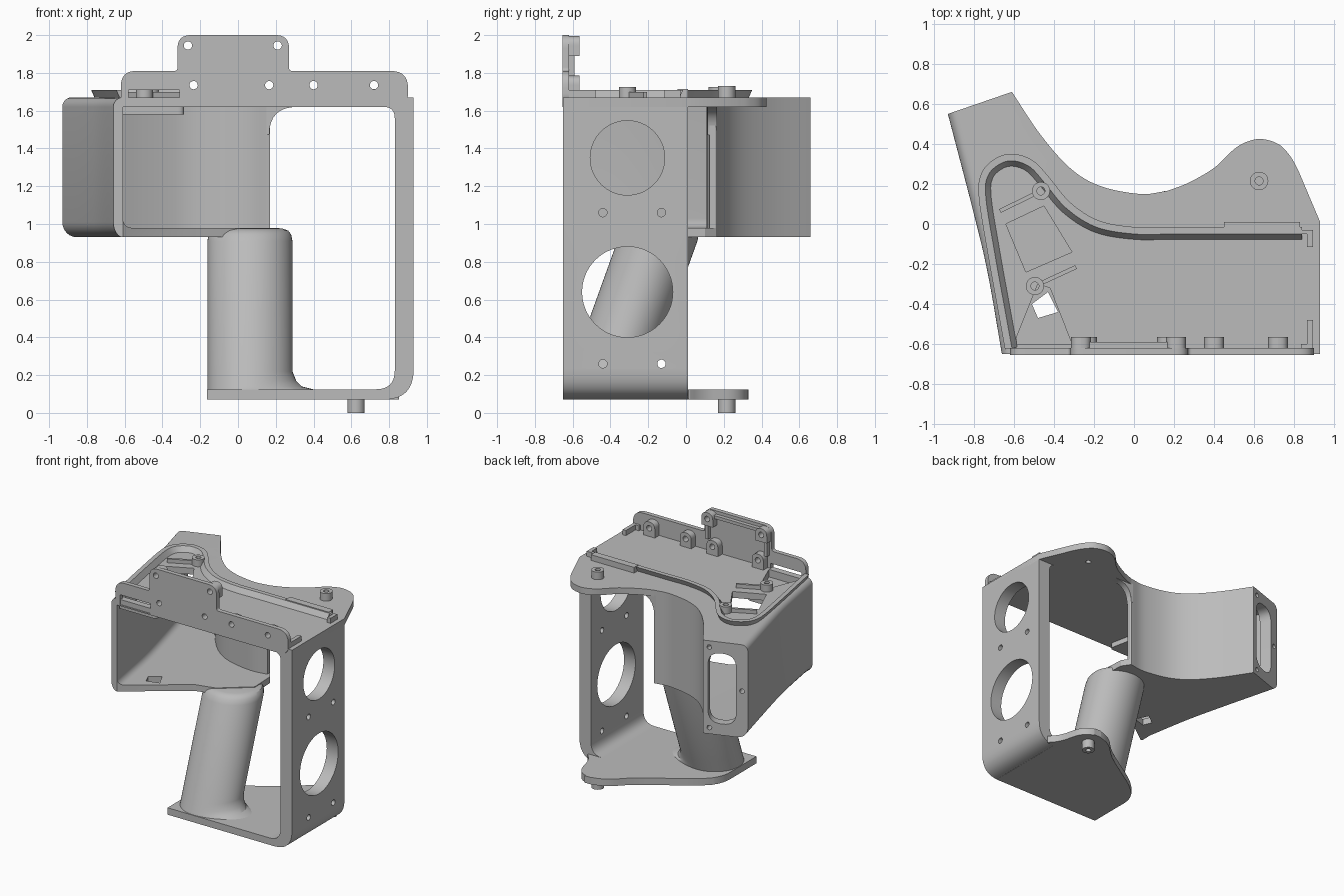
import bpy, bmesh, math
from mathutils import Vector

if "Cube" in bpy.data.objects:
    bpy.data.objects.remove(bpy.data.objects["Cube"])

grey = bpy.data.materials.new("plain_grey")
grey.use_nodes = True
grey.diffuse_color = (0.5, 0.5, 0.5, 1)
grey.node_tree.nodes["Principled BSDF"].inputs["Base Color"].default_value = (0.5, 0.5, 0.5, 1)


def finish(name, bm):
    bmesh.ops.recalc_face_normals(bm, faces=bm.faces)
    mesh = bpy.data.meshes.new(name)
    bm.to_mesh(mesh)
    bm.free()
    mesh.materials.append(grey)
    obj = bpy.data.objects.new(name, mesh)
    bpy.context.collection.objects.link(obj)
    return obj


def loft(name, rings, closed=True):
    """Skin equal-length rings and cap both ends."""
    bm = bmesh.new()
    vs = [[bm.verts.new(p) for p in ring] for ring in rings]
    n = len(vs[0])
    for a, b in zip(vs, vs[1:]):
        for i in range(n):
            j = (i + 1) % n
            bm.faces.new((a[i], a[j], b[j], b[i]))
    bm.faces.new(vs[0])
    bm.faces.new(vs[-1])
    return finish(name, bm)


def prism(name, pts, lo, hi, axis="z"):
    place = {"x": lambda a, b, h: (h, a, b), "y": lambda a, b, h: (a, h, b),
             "z": lambda a, b, h: (a, b, h)}[axis]
    return loft(name, [[place(p[0], p[1], h) for p in pts] for h in (lo, hi)])


def box(name, x0, x1, y0, y1, z0, z1):
    return prism(name, [(x0, y0), (x1, y0), (x1, y1), (x0, y1)], z0, z1)


def disc(a, b, r, n=40):
    return [(a + r * math.cos(2 * math.pi * i / n), b + r * math.sin(2 * math.pi * i / n)) for i in range(n)]


def rounded(pts, steps=8):
    """Polygon whose corners (x, y, radius) are rounded."""
    out = []
    for i, p in enumerate(pts):
        c = Vector(p[:2])
        if len(p) < 3:
            out.append(tuple(c))
            continue
        a = c + (Vector(pts[i - 1][:2]) - c).normalized() * p[2]
        b = c + (Vector(pts[(i + 1) % len(pts)][:2]) - c).normalized() * p[2]
        for k in range(steps + 1):
            t = k / steps
            out.append(tuple(a * (1 - t) ** 2 + c * 2 * t * (1 - t) + b * t * t))
    return out


def smooth(pts, steps=6):
    """Smooth path through the points."""
    v = [Vector(p) for p in pts]
    v = [2 * v[0] - v[1]] + v + [2 * v[-1] - v[-2]]
    out = []
    for a, b, c, d in zip(v, v[1:], v[2:], v[3:]):
        for k in range(steps):
            t = k / steps
            out.append(0.5 * (2 * b + (c - a) * t + (2 * a - 5 * b + 4 * c - d) * t ** 2
                              + (3 * b - a - 3 * c + d) * t ** 3))
    return out + [v[-2]]


def offset(path, dist):
    out = []
    for i, p in enumerate(path):
        d = (path[min(i + 1, len(path) - 1)] - path[max(i - 1, 0)]).normalized()
        out.append(p + Vector((-d.y, d.x)) * dist)
    return out


def round_edges(obj, path, z, width):
    """Bevel the edges that run along a path at one height."""
    bm = bmesh.new()
    bm.from_mesh(obj.data)
    near = lambda v: abs(v.co.z - z) < 1e-4 and any((v.co.xy - p).length < 1e-4 for p in path)
    edges = [e for e in bm.edges if all(near(v) for v in e.verts)]
    bmesh.ops.bevel(bm, geom=edges, offset=width, segments=6, profile=0.5, affect="EDGES")
    bm.to_mesh(obj.data)
    bm.free()


def cut(objs, cutter):
    for obj in objs:
        mod = obj.modifiers.new("cut", "BOOLEAN")
        mod.operation, mod.solver, mod.object = "DIFFERENCE", "EXACT", cutter
        bpy.context.view_layer.objects.active = obj
        bpy.ops.object.modifier_apply(modifier=mod.name)
    bpy.data.objects.remove(cutter)


# Shared outlines
left = smooth([(-0.66, -0.65), (-0.73, -0.25), (-0.80, 0.05), (-0.93, 0.55)])
scoop_l = smooth([(-0.61, 0.66), (-0.47, 0.45), (-0.32, 0.28), (-0.17, 0.19), (0.03, 0.15), (0.165, 0.165)])
scoop_r = smooth([(0.165, 0.165), (0.27, 0.205), (0.4, 0.28), (0.49, 0.365), (0.55, 0.405), (0.63, 0.425),
                  (0.72, 0.4), (0.78, 0.34), (0.82, 0.27)])

# Hollow left housing, open at the front
floor_front = [Vector(p) for p in ((0.21, 0.1), (0.22, -0.1), (0.0, -0.28), (-0.16, -0.32), (-0.61, -0.65))]
housing = prism("left_housing", left + scoop_l + floor_front, 0.93, 1.67)
round_edges(housing, left, 0.93, 0.08)
round_edges(housing, left, 1.67, 0.05)
end_mid, end_out = Vector((-0.77, 0.605)), Vector((-0.325, 0.946))
inside = lambda pts: [p for p in pts if (p - end_mid).dot(end_out) < -0.05]
inner_left = inside([Vector((-0.63, -1))] + [p + Vector((0.05, 0)) for p in left])
room = prism("room", inner_left + inside(offset(scoop_l, -0.04))
             + [Vector(p) for p in ((0.17, 0.5), (0.6, 0.5), (0.6, -1))], 0.98, 1.62)
round_edges(room, inner_left, 0.98, 0.05)
cut([housing], room)

# Slot and screw holes in the housing's rear end
slot = rounded([(-0.08, 1.02, 0.1), (0.13, 1.02, 0.1), (0.13, 1.58, 0.1), (-0.08, 1.58, 0.1)])
for shape in (slot, disc(0.12, 1.62, 0.018, 16), disc(-0.125, 1.3, 0.018, 16), disc(0.12, 0.98, 0.018, 16)):
    tool = prism("tool", shape, -0.1, 0.1, "y")
    tool.location = (end_mid.x, end_mid.y, 0)
    tool.rotation_euler.z = math.atan2(0.11, 0.32)
    cut([housing], tool)

# Top plate and the pad beneath its front left corner
plate = prism("top_plate", [(-0.58, -0.65), (-0.82, 0.5)] + scoop_l + scoop_r[1:]
              + [(0.93, 0.01), (0.93, -0.65)], 1.62, 1.67)
pad = prism("under_pad", rounded([(-0.61, -0.62), (-0.28, -0.62, 0.04), (-0.36, -0.24, 0.05), (-0.56, -0.24, 0.05)]),
            1.58, 1.63)
tops = [plate, housing, pad]
cut(tops, prism("tool", [(-0.64, 0), (-0.45, 0.09), (-0.31, -0.14), (-0.54, -0.24)], 1.5, 1.8))
cut(tops, prism("tool", [(-0.6, -0.6), (-0.48, -0.3), (-0.42, -0.32), (-0.31, -0.6)], 1.61, 1.8))
cut(tops, prism("tool", [(-0.51, -0.4), (-0.43, -0.34), (-0.38, -0.44), (-0.48, -0.47)], 0.8, 1.8))

# Fillet joining the scoop wall to the plate
prism("wall_fillet", [(0.15, 1.63), (0.15, 1.47)]
      + rounded([(0.165, 1.47), (0.165, 1.62, 0.149), (0.32, 1.62)])[:-1] + [(0.32, 1.63)], 0.115, 0.165, "y")

# Side wall with large openings and screw holes
wall = prism("side_wall", rounded([(0.6, 0.07), (0.93, 0.07, 0.16), (0.93, 1.67), (0.7, 1.67), (0.7, 1.62),
                                   (0.83, 1.62, 0.06), (0.83, 0.125, 0.1), (0.6, 0.125)]), -0.65, 0.01, "y")
holes = [(-0.31, 1.35, 0.197), (-0.31, 0.64, 0.24)]
holes += [(y, z, 0.022) for y in (-0.44, -0.13) for z in (1.06, 0.26)]
for y, z, r in holes:
    cut([wall], prism("tool", disc(y, z, r, 64), 0.7, 1.1, "x"))

# Base plate with rounded lug
prism("base_plate", rounded([(-0.165, -0.65), (0.79, -0.65), (0.79, 0.01), (0.86, 0.01, 0.02), (0.79, 0.09, 0.06),
                             (0.73, 0.33, 0.13), (0.52, 0.33, 0.14), (0.36, 0.16, 0.1), (-0.05, -0.1, 0.1),
                             (-0.165, -0.22, 0.1)]), 0.07, 0.125)

# Slanted grip, flared into the base on one side
rings = []
for z, s, flare in ((0.075, 1, 0.13), (0.125, 1, 0.11), (0.14, 1, 0.05), (0.17, 1, 0.02), (0.22, 1, 0),
                    (0.91, 1, 0), (0.945, 0.97, 0), (0.965, 0.9, 0), (0.975, 0.78, 0)):
    cy = -0.155 + 0.36 * (z - 0.9)
    rings.append([(0.063 + c * (0.225 * s + flare * max(c, 0)), max(cy + 0.212 * s * d, -0.65), z)
                  for c, d in disc(0, 0, 1, 56)])
loft("grip", rings)

# Locating pegs above and below the lugs
for name, z0, z1 in (("top_peg", 1.66, 1.73), ("bottom_peg", 0, 0.08)):
    peg = prism(name, disc(0.625, 0.215, 0.046), z0, z1)
    cut([peg, plate], prism("tool", disc(0.625, 0.215, 0.02, 20), z0 - 0.1 if z0 else -0.01, z1 + 0.01 if z0 else 0.06))

# Upright front plate with a stepped outline and a window
front = prism("front_plate", rounded([(-0.62, 1.62), (-0.62, 1.81, 0.08), (-0.32, 1.81, 0.02), (-0.32, 2.0, 0.07),
                                      (0.27, 2.0, 0.07), (0.27, 1.81, 0.02), (0.9, 1.81, 0.09), (0.9, 1.66, 0.03),
                                      (0.86, 1.62)]), -0.655, -0.62, "y")
cut([front], box("tool", -0.58, -0.31, -0.8, -0.5, 1.63, 1.71))

# Bosses behind the front plate, drilled through
for x, z, base in ((-0.265, 1.945, 1.89), (0.21, 1.945, 1.89), (-0.235, 1.735, 1.66),
                   (0.165, 1.735, 1.66), (0.4, 1.735, 1.66), (0.72, 1.735, 1.66)):
    boss = prism("screw_boss", rounded([(x - 0.05, base), (x + 0.05, base), (x + 0.05, z + 0.05, 0.05),
                                        (x - 0.05, z + 0.05, 0.05)]), -0.63, -0.565, "y")
    cut([boss, front], prism("tool", disc(x, z, 0.022, 20), -0.8, -0.5, "y"))

# Ribs framing the tall tab
box("tab_rib_top", -0.24, 0.18, -0.63, -0.59, 1.95, 1.975)
for x in (-0.3, 0.22):
    box("tab_rib_side", x, x + 0.025, -0.63, -0.59, 1.77, 1.9)

# Leaning seal rail around the top
rail = smooth([(-0.61, -0.62), (-0.65, -0.4), (-0.695, -0.15), (-0.74, 0.13), (-0.73, 0.24), (-0.67, 0.3),
               (-0.6, 0.315), (-0.52, 0.285), (-0.45, 0.21), (-0.34, 0.08), (-0.19, -0.015), (0, -0.05),
               (0.2, -0.05), (0.5, -0.05), (0.84, -0.05)])
sides = [(offset(rail, d), z) for d, z in ((-0.03, 1.665), (0, 1.71), (0.035, 1.71), (0.015, 1.665))]
loft("seal_rail", [[(path[i].x, path[i].y, z) for path, z in sides] for i in range(len(rail))])
box("rail_block", 0.45, 0.83, -0.045, 0.01, 1.66, 1.715)

# Hooked stops along the right edge
for y0, y1, yb in ((-0.115, -0.03, -0.05), (-0.62, -0.48, -0.62)):
    box("end_stop", 0.865, 0.895, y0, y1, 1.66, 1.71)
    box("end_stop_foot", 0.835, 0.895, yb, yb + 0.02, 1.66, 1.71)

# Pivot posts with thin arms
for x, y, tx, ty in ((-0.465, 0.165, -0.67, 0.065), (-0.495, -0.31, -0.29, -0.215)):
    post = prism("pivot_post", disc(x, y, 0.045), 1.6, 1.725)
    cut([post], prism("tool", disc(x, y, 0.02, 20), 1.65, 1.8))
    d = (Vector((tx, ty)) - Vector((x, y))).normalized()
    side, start, tip = Vector((-d.y, d.x)) * 0.01, Vector((x, y)) + d * 0.035, Vector((tx, ty))
    prism("pivot_arm", [start + side, tip + side, tip - side, start - side], 1.65, 1.70)

# Smooth rounded faces, keep hard edges
bpy.ops.object.select_all(action="DESELECT")
for obj in bpy.context.collection.objects:
    if obj.type == "MESH" and obj.data.materials and obj.data.materials[0] == grey:
        obj.select_set(True)
        bpy.context.view_layer.objects.active = obj
bpy.ops.object.shade_smooth_by_angle(angle=math.radians(30))
